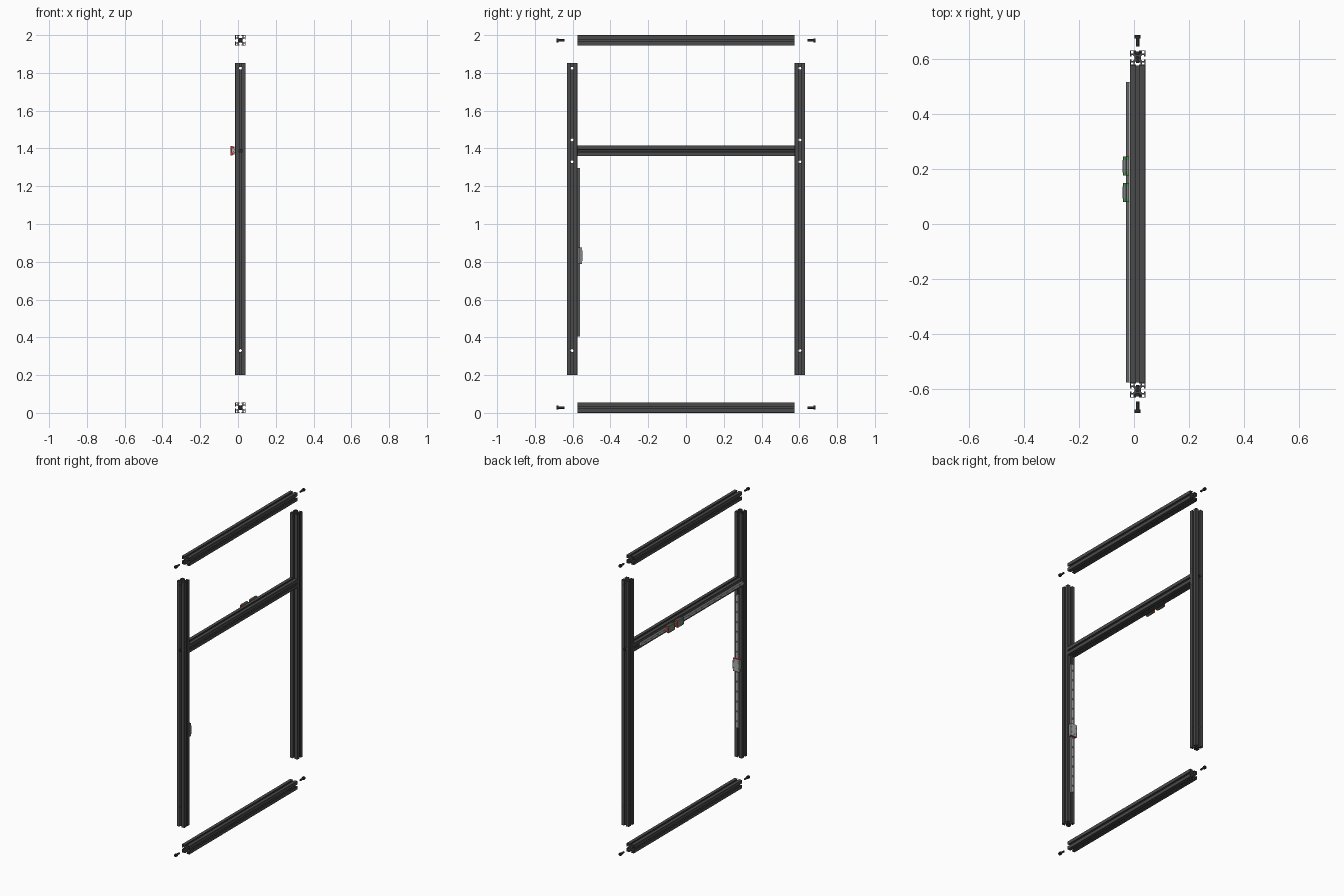
import bpy, bmesh, math
from mathutils import Matrix, Vector

if "Cube" in bpy.data.objects:
    bpy.data.objects.remove(bpy.data.objects["Cube"])

S = 0.056            # bar width
MM = S / 50          # bar profile is drawn on a 50-unit square
CX = 0.013           # centre plane of the frame
UP_Y = 0.603         # upright centre
MID_Z = 1.388        # crossbar height
X, Y, Z = Vector((1, 0, 0)), Vector((0, 1, 0)), Vector((0, 0, 1))


def material(name, rgb):
    m = bpy.data.materials.new(name)
    m.diffuse_color = (*rgb, 1)
    m.use_nodes = True
    m.node_tree.nodes["Principled BSDF"].inputs["Base Color"].default_value = m.diffuse_color
    return m


BLACK = material("black_anodised", (0.07, 0.07, 0.07))
BOLT = material("black_steel", (0.025, 0.025, 0.03))
STEEL = material("steel", (0.42, 0.43, 0.43))
DARK = material("dark_steel", (0.2, 0.21, 0.21))
GREEN = material("green_plastic", (0.06, 0.3, 0.08))
RED = material("red_seal", (0.6, 0.03, 0.03))


def frame(loc, u, v):
    """Matrix with local x=u, y=v and extrusion axis z=u x v."""
    m = Matrix((u, v, u.cross(v))).transposed().to_4x4()
    m.translation = loc
    return m


def circle(r, n=24, cx=0, cy=0):
    return [(cx + r * math.cos(2 * math.pi * i / n), cy + r * math.sin(2 * math.pi * i / n)) for i in range(n)]


def add_prism(bm, loops, z0, z1, mat=None):
    """Extrude an outline with holes from z0 to z1."""
    part = bmesh.new()
    for loop in loops:
        vs = [part.verts.new((x, y, z0)) for x, y in loop]
        for i in range(len(vs)):
            part.edges.new((vs[i - 1], vs[i]))
    bmesh.ops.triangle_fill(part, use_beauty=True, edges=part.edges[:], normal=(0, 0, 1))
    res = bmesh.ops.extrude_face_region(part, geom=part.faces[:])
    bmesh.ops.translate(part, vec=(0, 0, z1 - z0), verts=[g for g in res["geom"] if isinstance(g, bmesh.types.BMVert)])
    bmesh.ops.recalc_face_normals(part, faces=part.faces[:])
    if mat:
        part.transform(mat)
    tmp = bpy.data.meshes.new("tmp")
    part.to_mesh(tmp)
    part.free()
    bm.from_mesh(tmp)
    bpy.data.meshes.remove(tmp)


def make(name, bm, colour=None, smooth=False):
    me = bpy.data.meshes.new(name)
    bm.to_mesh(me)
    bm.free()
    ob = bpy.data.objects.new(name, me)
    bpy.context.collection.objects.link(ob)
    if colour:
        me.materials.append(colour)
    if smooth:
        bpy.ops.object.select_all(action='DESELECT')
        ob.select_set(True)
        bpy.context.view_layer.objects.active = ob
        bpy.ops.object.shade_smooth_by_angle(angle=math.radians(35))
    return ob


def prism(name, loops, z0, z1, mat, colour):
    bm = bmesh.new()
    add_prism(bm, loops, z0, z1, mat)
    return make(name, bm, colour)


def cut(ob, frames, r, z0, z1):
    """Drill round holes along the z axis of each frame."""
    bm = bmesh.new()
    for f in frames:
        add_prism(bm, [circle(r, 16)], z0, z1, f)
    cutter = make("cutter", bm)
    mod = ob.modifiers.new("holes", 'BOOLEAN')
    mod.operation, mod.solver, mod.object = 'DIFFERENCE', 'EXACT', cutter
    bpy.context.view_layer.objects.active = ob
    bpy.ops.object.modifier_apply(modifier=mod.name)
    bpy.data.objects.remove(cutter, do_unlink=True)


# Slotted bar section: one quarter turned four times, with hollow corners and a bore
quarter = [(10.5, 4.5), (16, 10), (20.5, 10), (20.5, 5), (25, 5), (25, 24), (24, 25),
           (5, 25), (5, 20.5), (10, 20.5), (10, 16), (4.5, 10.5)]
pocket = [(14, 14), (22, 14), (22, 22), (14, 22)]


def turned(pts, k):
    for _ in range(k):
        pts = [(-y, x) for x, y in pts]
    return [(x * MM, y * MM) for x, y in pts]


BAR = [sum((turned(quarter, k) for k in range(4)), [])]
BAR += [turned(pocket, k) for k in range(4)] + [circle(5 * MM, 16)]

# Horizontal bars
for name, z in (("bottom_bar", S / 2), ("crossbar", MID_Z), ("top_bar", 2 - S / 2)):
    prism(name, BAR, -0.575, 0.575, frame((CX, 0, z), X, -Z), BLACK)

# Uprights with drilled holes
for side, s in (("left", -1), ("right", 1)):
    up = prism(side + "_upright", BAR, 0.2, 1.852, frame((CX, s * UP_Y, 0), X, Y), BLACK)
    cut(up, [frame((CX, s * UP_Y, z), Y, Z) for z in (0.33, 1.33, 1.445, 1.825)], 0.0075, -0.04, 0.04)
    cut(up, [frame((CX, s * UP_Y, z), X, -Z) for z in (0.33, 1.825)], 0.0075, -0.04, 0.04)
    cut(up, [frame((CX, s * UP_Y, MID_Z), X, -Z)], 0.0066, -0.04, 0.04)
    cut(up, [frame((CX, s * UP_Y, MID_Z), X, -s * Z)], 0.0112, 0.012, 0.04)

    # Socket-head bolts: loose ones beside the end bars, fitted ones at the crossbar
    for where, y, z in (("bottom", 0.686, S / 2), ("top", 0.686, 2 - S / 2), ("crossbar", 0.627, MID_Z)):
        f = frame((CX, s * y, z), X, -s * Z)
        bm = bmesh.new()
        add_prism(bm, [circle(0.0105), circle(0.0055, 6)], -0.006, 0, f)
        add_prism(bm, [circle(0.0105)], -0.012, -0.006, f)
        add_prism(bm, [circle(0.0062)], -0.042, -0.012, f)
        make(f"{side}_{where}_bolt", bm, BOLT, True)


# Guide rail section (width, height) and carriage section straddling it
def mirrored(half):
    return half + [(-x, y) for x, y in reversed(half)]


RAIL = mirrored([(0.0095, 0), (0.0095, 0.005), (0.0075, 0.0075), (0.0075, 0.010), (0.0095, 0.012), (0.0095, 0.0145)])


def carriage_section(w, top, low):
    return mirrored([(0.0105, low), (w - 0.004, low), (w - 0.004, 0.012), (w, 0.014),
                     (w, top - 0.0015), (w - 0.0015, top), (0.0, top)][:-1])[:6] + \
        [(-x, y) for x, y in reversed([(0.0105, low), (w - 0.004, low), (w - 0.004, 0.012), (w, 0.014),
                                       (w, top - 0.0015), (w - 0.0015, top)])] + \
        [(-0.0105, 0.0155), (0.0105, 0.0155)]


def guide_rail(name, f, z0, z1):
    rail = prism(name, [RAIL], z0, z1, f, STEEL)
    n = int((z1 - z0) / 0.067)
    start = (z0 + z1 - (n - 1) * 0.067) / 2
    turn = frame((0, 0, 0), Z, X)      # drill along the rail's height
    spots = [f @ Matrix.Translation((0, 0, start + i * 0.067)) @ turn for i in range(n)]
    cut(rail, spots, 0.0053, 0.0065, 0.02)
    cut(rail, spots, 0.0026, -0.01, 0.01)


def carriage(name, f, mid, length, body, cap):
    h = length / 2
    main, end, seal = (carriage_section(*a) for a in ((0.025, 0.026, 0.003), (0.0243, 0.0252, 0.0035), (0.0236, 0.0246, 0.004)))
    block = prism(name + "_block", [main], mid - h * 0.64, mid + h * 0.64, f, body)
    turn = frame((0, 0, 0), Z, X)
    cut(block, [f @ Matrix.Translation((a * 0.017, 0, mid + b * h * 0.42)) @ turn
                for a in (-1, 1) for b in (-1, 1)], 0.0024, 0.018, 0.03)
    for tag, s in (("lower", -1), ("upper", 1)):
        for part, sec, a, b, col in (("cap", end, 0.64, 0.94, cap), ("seal", seal, 0.94, 1.0, RED)):
            z0, z1 = sorted((mid + s * h * a, mid + s * h * b))
            prism(f"{name}_{tag}_{part}", [sec], z0, z1, f, col)


# Guide on the back of the crossbar with two carriages
cross = frame((CX - S / 2, 0, MID_Z), -Z, -X)
guide_rail("crossbar_guide_rail", cross, -0.575, 0.515)
carriage("crossbar_carriage_1", cross, 0.114, 0.069, DARK, GREEN)
carriage("crossbar_carriage_2", cross, 0.21, 0.069, DARK, GREEN)

# Guide on the inner face of the left upright with one carriage
vert = frame((CX, -0.575, 0), X, Y)
guide_rail("upright_guide_rail", vert, 0.405, 1.297)
carriage("upright_carriage", vert, 0.832, 0.086, STEEL, STEEL)
